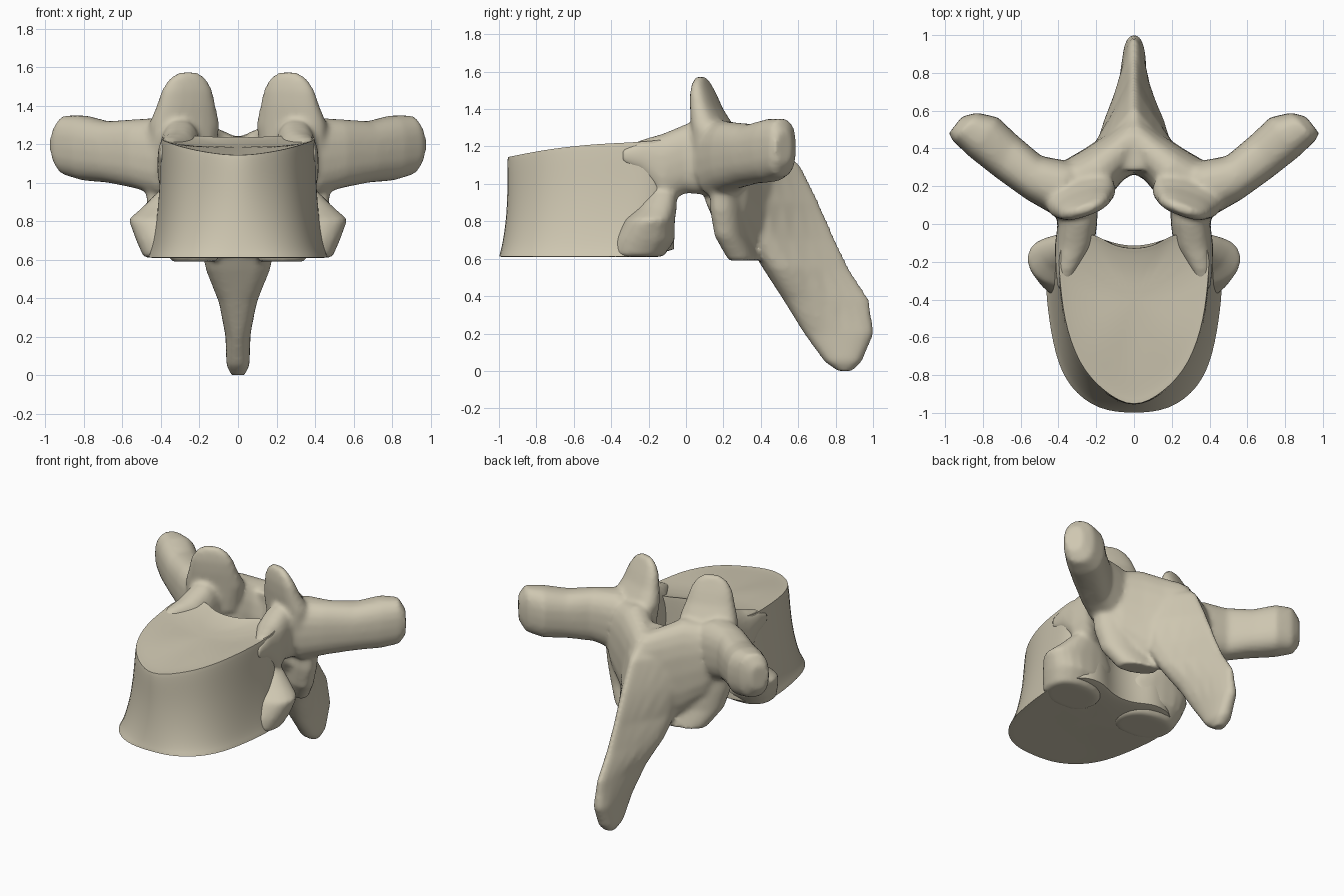
import bpy, bmesh, math
from mathutils import Vector

if "Cube" in bpy.data.objects:
    bpy.data.objects.remove(bpy.data.objects["Cube"], do_unlink=True)

bone = bpy.data.materials.new("bone")
bone.use_nodes = True
bone.diffuse_color = (0.62, 0.57, 0.44, 1)
bone.node_tree.nodes["Principled BSDF"].inputs["Base Color"].default_value = bone.diffuse_color


def skin(bm, rings):
    """Bridge equal rings of points and cap both ends."""
    rows = [[bm.verts.new(p) for p in ring] for ring in rings]
    n = len(rows[0])
    for low, high in zip(rows, rows[1:]):
        for i in range(n):
            j = (i + 1) % n
            bm.faces.new((low[i], low[j], high[j], high[i]))
    bm.faces.new(rows[0][::-1])
    bm.faces.new(rows[-1])
    return rows


def oval(center, a, b, taper=0.0, power=0.8, n=20):
    """Rounded section spanned by half-axes a and b, narrower in a towards +b."""
    ring = []
    for i in range(n):
        t = math.tau * i / n
        c, s = math.cos(t), math.sin(t)
        u = math.copysign(abs(c) ** power, c)
        v = math.copysign(abs(s) ** power, s)
        ring.append(Vector(center) + Vector(a) * u * (1 - taper * v) ** 2 + Vector(b) * v)
    return ring


def both_sides(bm, rings):
    skin(bm, rings)
    skin(bm, [[Vector((-p.x, p.y, p.z)) for p in ring] for ring in rings])


def upright(front, rear, low, high):
    """Vertical section between two plan points."""
    f, r = Vector((*front, 0)), Vector((*rear, 0))
    mid = (f + r) / 2
    mid.z = (low + high) / 2
    return oval(mid, (r - f) / 2, (0, 0, (high - low) / 2))


def finish(bm, name):
    bmesh.ops.recalc_face_normals(bm, faces=bm.faces[:])
    mesh = bpy.data.meshes.new(name)
    bm.to_mesh(mesh)
    bm.free()
    obj = bpy.data.objects.new(name, mesh)
    bpy.context.collection.objects.link(obj)
    mesh.materials.append(bone)
    bpy.ops.object.select_all(action='DESELECT')
    obj.select_set(True)
    bpy.context.view_layer.objects.active = obj
    return obj


# Vertebral body: pointed top, rounder bottom, slightly waisted
top_half = [(0, -.99), (.16, -.90), (.30, -.75), (.38, -.50), (.40, -.27),
            (.41, -.13), (.34, -.05), (.21, -.04), (.12, -.11), (0, -.13)]
bottom_half = [(0, -1.005), (.19, -.99), (.345, -.87), (.42, -.70), (.46, -.45),
               (.475, -.25), (.41, -.08), (.23, -.05), (.12, -.10), (0, -.12)]


def closed(half):
    return half + [(-x, y) for x, y in half[-2:0:-1]]


def body_ring(t, scale=1.0, dish=0.0):
    ring = []
    waist = 1 - 0.035 * math.sin(math.pi * t)
    mix = t ** 0.6
    for (xt, yt), (xb, yb) in zip(closed(top_half), closed(bottom_half)):
        x = (xb + (xt - xb) * mix) * waist * scale
        y = yb + (yt - yb) * mix
        y = -.45 + (y + .45) * scale * waist
        high = 1.215 - 0.2 * max(0, -.6 - y) + 0.1 * max(0, y + .35) + dish
        low = 0.61 - dish * .3 + 0.3 * max(0, y + .2)
        ring.append((x, y, low + (high - low) * t))
    return ring


bm = bmesh.new()
crease = bm.edges.layers.float.new("crease_edge")
rows = skin(bm, [body_ring(0, .45, -.02), body_ring(0, .88), body_ring(0), body_ring(.08),
                 body_ring(.3), body_ring(.6), body_ring(.9), body_ring(1, .985),
                 body_ring(1, .9, -.01), body_ring(1, .5, -.03)])
for row in (rows[2], rows[7]):
    for a, b in zip(row, row[1:] + row[:1]):
        bm.edges.get((a, b))[crease] = 0.7
body = finish(bm, "vertebral_body")
sub = body.modifiers.new("rounding", 'SUBSURF')
sub.levels = sub.render_levels = 2
bpy.ops.object.modifier_apply(modifier=sub.name)
bpy.ops.object.shade_smooth_by_angle(angle=math.radians(40))

# Neural arch: every process is lofted, then fused into one surface
bm = bmesh.new()

# Pedicles, rising out of the back corners of the body
both_sides(bm, [oval((x, y, (lo + hi) / 2), (w, 0, 0), (0, 0, (hi - lo) / 2))
                for x, y, w, lo, hi in [(.375, -.34, .03, 1.11, 1.19), (.355, -.24, .06, 1.06, 1.235),
                                        (.315, -.12, .105, .9, 1.27), (.30, .0, .105, .95, 1.32),
                                        (.31, .12, .12, .94, 1.34), (.33, .24, .1, .95, 1.28)]])

# Transverse processes
both_sides(bm, [upright((.27, .06), (.22, .32), .95, 1.28),
                upright((.43, .05), (.33, .33), .92, 1.34),
                upright((.57, .13), (.49, .36), .97, 1.33),
                upright((.73, .245), (.62, .47), 1.0, 1.32),
                upright((.87, .355), (.72, .565), 1.01, 1.35),
                upright((.96, .44), (.83, .59), 1.04, 1.35),
                upright((.98, .48), (.91, .57), 1.11, 1.28)])

# Superior articular processes
both_sides(bm, [oval((x, y, z), (w, -.35 * w, 0), (.35 * d, d, 0))
                for x, y, z, w, d in [(.30, .17, 1.12, .17, .11), (.28, .145, 1.3, .18, .09),
                                      (.27, .11, 1.4, .15, .065), (.265, .092, 1.48, .13, .05),
                                      (.26, .082, 1.54, .095, .033), (.26, .079, 1.573, .05, .02)]])

# Laminae, closing the canal behind
both_sides(bm, [upright((.25, .08), (.46, .25), .86, 1.28),
                upright((.18, .11), (.38, .33), .76, 1.31),
                upright((.10, .18), (.26, .40), .66, 1.32),
                upright((.055, .235), (.14, .48), .62, 1.28),
                upright((0, .265), (.02, .58), .62, 1.24)])

# Inferior articular processes
both_sides(bm, [oval((x, y, z), (w, -.3 * w, 0), (0, d, 0))
                for x, y, z, w, d in [(.33, .23, 1.05, .16, .08), (.32, .23, .86, .15, .085),
                                      (.28, .25, .72, .15, .08), (.225, .31, .59, .12, .07)]])

# Costal facets flaring from the lower back corners of the body
both_sides(bm, [oval((x, y, z), (w, .06 * w, 0), (0, d, 0), power=.85)
                for x, y, z, w, d in [(.30, -.27, .61, .19, .15), (.30, -.23, .70, .23, .17),
                                      (.30, -.20, .81, .27, .14), (.30, -.16, .87, .2, .11),
                                      (.30, -.13, .95, .12, .08)]])

# Spinous process, keeled along its back edge
skin(bm, [oval((0, (y0 + y1) / 2, z), (w, 0, 0), (0, (y1 - y0) / 2, 0), taper)
          for z, y0, y1, w, taper in [(0, .81, .89, .035, 0), (.05, .74, .94, .06, 0),
                                      (.2, .63, 1.005, .065, .03), (.38, .52, .98, .082, .3),
                                      (.55, .41, .87, .12, .45), (.7, .32, .80, .135, .5),
                                      (.9, .31, .71, .15, .5), (1.1, .29, .61, .15, .5),
                                      (1.24, .28, .46, .06, .3)]])

arch = finish(bm, "neural_arch")
fuse = arch.modifiers.new("fuse", 'REMESH')
fuse.mode = 'VOXEL'
fuse.voxel_size = 0.016
relax = arch.modifiers.new("relax", 'SMOOTH')
relax.factor = 0.5
relax.iterations = 6
for name in ("fuse", "relax"):
    bpy.ops.object.modifier_apply(modifier=name)
bpy.ops.object.shade_smooth()
